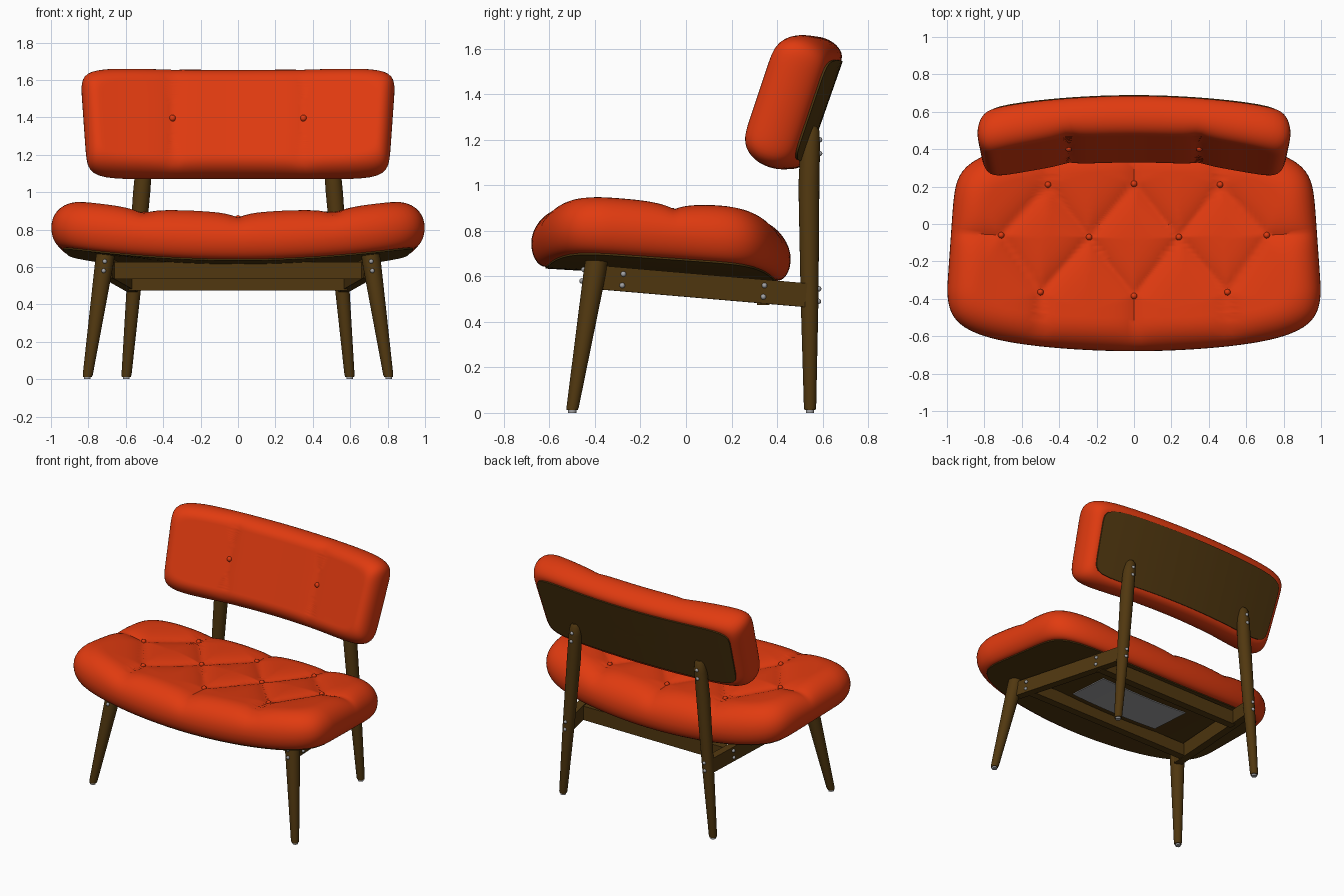
import bpy, bmesh, math
from mathutils import Vector

if "Cube" in bpy.data.objects:
    bpy.data.objects.remove(bpy.data.objects["Cube"])


def material(name, rgb):
    m = bpy.data.materials.new(name)
    m.diffuse_color = (*rgb, 1)
    m.use_nodes = True
    m.node_tree.nodes["Principled BSDF"].inputs["Base Color"].default_value = m.diffuse_color
    return m


RED = material("orange red fabric", (0.75, 0.043, 0.005))
WOOD = material("dark brown wood", (0.082, 0.039, 0.005))
METAL = material("grey metal", (0.36, 0.36, 0.37))


def finish(name, bm, mat, angle=40):
    bmesh.ops.recalc_face_normals(bm, faces=bm.faces)
    me = bpy.data.meshes.new(name)
    bm.to_mesh(me)
    bm.free()
    me.materials.append(mat)
    me.shade_smooth()
    me.set_sharp_from_angle(angle=math.radians(angle))
    ob = bpy.data.objects.new(name, me)
    bpy.context.collection.objects.link(ob)
    return ob


def loft(name, rings, mat, angle=40):
    """Skin closed rings in order; both ends are capped."""
    bm = bmesh.new()
    loops = [[bm.verts.new(p) for p in r] for r in rings]
    n = len(loops[0])
    for A, B in zip(loops, loops[1:]):
        for i in range(n):
            j = (i + 1) % n
            bm.faces.new((A[i], A[j], B[j], B[i]))
    bm.faces.new(loops[0])
    bm.faces.new(loops[-1])
    return finish(name, bm, mat, angle)


def pad(name, a, b, n, profile, mapping, mat, segs=160, fill=36):
    """Rounded slab: superellipse rings inset by d at height h, then warped."""
    def ring(ra, rb, h):
        out = []
        for i in range(segs):
            c, s = math.cos(2 * math.pi * i / segs), math.sin(2 * math.pi * i / segs)
            r = (abs(c) ** n + abs(s) ** n) ** (-1 / n)
            out.append(mapping(ra * c * r, rb * s * r, h))
        return out
    d0, h0 = profile[0]
    d1, h1 = profile[-1]
    rings = [ring((a - d0) * k / fill, (b - d0) * k / fill, h0) for k in [0.1] + list(range(1, fill))]
    rings += [ring(a - d, b - d, h) for d, h in profile]
    rings += [ring((a - d1) * k / 12, (b - d1) * k / 12, h1) for k in list(range(11, 0, -1)) + [0.1]]
    return loft(name, rings, mat)


def cushion_profile(thick, mid, r_top, r_bot):
    q = [k * math.pi / 20 for k in range(11)]
    top = [(r_top * (1 - math.sin(t)), mid + (thick - mid) * math.cos(t)) for t in q]
    bot = [(r_bot * (1 - math.cos(t)), mid - mid * math.sin(t)) for t in q[1:]]
    return top + bot + [(r_bot + 0.012, 0.0)]


def board_profile(d):
    return [(d, 0.012), (d, -0.008)]


def seg_dist(x, y, s):
    p, a, b = Vector((x, y)), Vector(s[0]), Vector(s[1])
    t = max(0, min(1, (p - a).dot(b - a) / (b - a).length_squared))
    return (p - a - t * (b - a)).length


# ---- seat: dished, tilted and tufted
SEAT_T = 0.262
rear = [(-0.46, 0.21), (0, 0.215), (0.46, 0.21)]
mid = [(-0.71, -0.06), (-0.24, -0.07), (0.24, -0.07), (0.71, -0.06)]
front = [(-0.5, -0.365), (0, -0.385), (0.5, -0.365)]
creases = [(m, e) for row in (rear, front) for m in mid for e in row if abs(m[0] - e[0]) < 0.3]
creases += [(p, (p[0] * 1.04, -0.72)) for p in front]
creases += [(p, (p[0], 0.5)) for p in rear]
creases += [(p, (math.copysign(1.05, p[0]), -0.04)) for p in (mid[0], mid[3])]


def seat_floor(x, y):
    return 0.605 - 0.06 * y + 0.085 * x * x


def seat_map(x, y, h):
    bow = 0.1 * x * x * (-y / 0.57)
    px = x * (1 - 0.035 * (y + 0.3) / 0.6 if y > -0.3 else 1)
    py = y - 0.11 + bow
    z = seat_floor(px, py) + h
    if h > 0.1:
        dist = min(seg_dist(px, py, s) for s in creases)
        z -= 0.034 * math.exp(-dist / 0.07) * min(1, h / SEAT_T) ** 3
    return px, py, z


pad("seat_cushion", 1.0, 0.57, 7, cushion_profile(SEAT_T, 0.1, 0.17, 0.06), seat_map, RED)
pad("seat_board", 1.0, 0.57, 7, board_profile(0.062), seat_map, WOOD, 96, 12)

# ---- backrest: leaning back, ends wrapped forward
UP, FWD = Vector((0, 0.33, 0.944)), Vector((0, -0.944, 0.33))


def back_map(x, w, h):
    px = x * (1 + 0.025 * w / 0.3)
    k = max(0, h) / 0.215
    t = h * (1 + 0.2 * px * px)
    t -= 0.022 * k ** 3 * math.exp(-abs(abs(px) - 0.35) / 0.07)
    p = Vector((px, 0.605 - 0.11 * px * px, 1.33)) + UP * w * (1 + 0.04 * px * px) + FWD * t
    return tuple(p)


pad("backrest_cushion", 0.825, 0.3, 9, cushion_profile(0.215, 0.1, 0.09, 0.065), back_map, RED)
pad("backrest_board", 0.825, 0.3, 9, board_profile(0.068), back_map, WOOD, 96, 12)


# ---- buttons and screws
def dot(name, loc, r, mat):
    bm = bmesh.new()
    bmesh.ops.create_uvsphere(bm, u_segments=12, v_segments=8, radius=r)
    bmesh.ops.translate(bm, verts=bm.verts, vec=loc)
    return finish(name, bm, mat, 60)


for x, y in rear + mid + front:
    dot("seat_button", (x, y, seat_floor(x, y) + SEAT_T - 0.03), 0.017, RED)
for s in (-1, 1):
    dot("backrest_button", back_map(s * 0.35, 0, 0.215), 0.018, RED)


# ---- legs: tapered round posts
def post(name, stations, mat, segs=24):
    rings = [[(x + r * math.cos(2 * math.pi * i / segs), y + r * math.sin(2 * math.pi * i / segs), z)
              for i in range(segs)] for x, y, z, r in stations]
    return loft(name, rings, mat, 50)


# ---- rails: square bars between two points
def rail(name, p, q, width, height):
    p, q = Vector(p), Vector(q)
    side = (q - p).cross(Vector((0, 0, 1))).normalized() * width / 2
    up = Vector((0, 0, height / 2))
    rings = [[c + side + up, c - side + up, c - side - up, c + side - up] for c in (p, q)]
    return loft(name, rings, WOOD, 30)


for s in (-1, 1):
    post("front_leg", [(s * 0.805, -0.5, 0.012, 0.024), (s * 0.803, -0.498, 0.025, 0.027),
                       (s * 0.715, -0.4, 0.62, 0.05), (s * 0.708, -0.393, 0.67, 0.05)], WOOD)
    post("front_foot", [(s * 0.806, -0.5, 0, 0.018), (s * 0.806, -0.5, 0.014, 0.018)], METAL)
    post("back_leg", [(s * 0.597, 0.545, 0.012, 0.024), (s * 0.596, 0.545, 0.025, 0.027),
                      (s * 0.556, 0.543, 0.5, 0.039), (s * 0.515, 0.54, 1.0, 0.046),
                      (s * 0.5, 0.546, 1.18, 0.043), (s * 0.495, 0.55, 1.24, 0.036),
                      (s * 0.494, 0.552, 1.26, 0.022)], WOOD)
    post("back_foot", [(s * 0.597, 0.545, 0, 0.018), (s * 0.597, 0.545, 0.014, 0.018)], METAL)
    rail("side_rail", (s * 0.7, -0.38, 0.595), (s * 0.562, 0.53, 0.517), 0.055, 0.105)
    # screw heads on the posts and side rails
    for x, y, z in [(0.718, -0.457, 0.58), (0.712, -0.449, 0.63), (0.715, -0.275, 0.61),
                    (0.715, -0.28, 0.56), (0.62, 0.345, 0.56), (0.62, 0.34, 0.51),
                    (0.557, 0.582, 0.49), (0.553, 0.583, 0.545),
                    (0.503, 0.587, 1.14), (0.498, 0.587, 1.2)]:
        dot("screw", (s * x, y, z), 0.012, METAL)

rail("front_rail", (-0.68, -0.28, 0.582), (0.68, -0.28, 0.582), 0.055, 0.09)
rail("back_rail", (-0.585, 0.34, 0.525), (0.585, 0.34, 0.525), 0.055, 0.1)

# ---- plate under the seat, following the curved board
bm = bmesh.new()
bmesh.ops.create_grid(bm, x_segments=16, y_segments=2, size=1)
for v in bm.verts:
    x, y = v.co.x * 0.36, -0.05 + v.co.y * 0.16
    v.co = (x, y, seat_floor(x, y) - 0.014)
top = bmesh.ops.extrude_face_region(bm, geom=bm.faces[:])["geom"]
bmesh.ops.translate(bm, verts=[g for g in top if isinstance(g, bmesh.types.BMVert)], vec=(0, 0, 0.008))
finish("underside_plate", bm, METAL)
